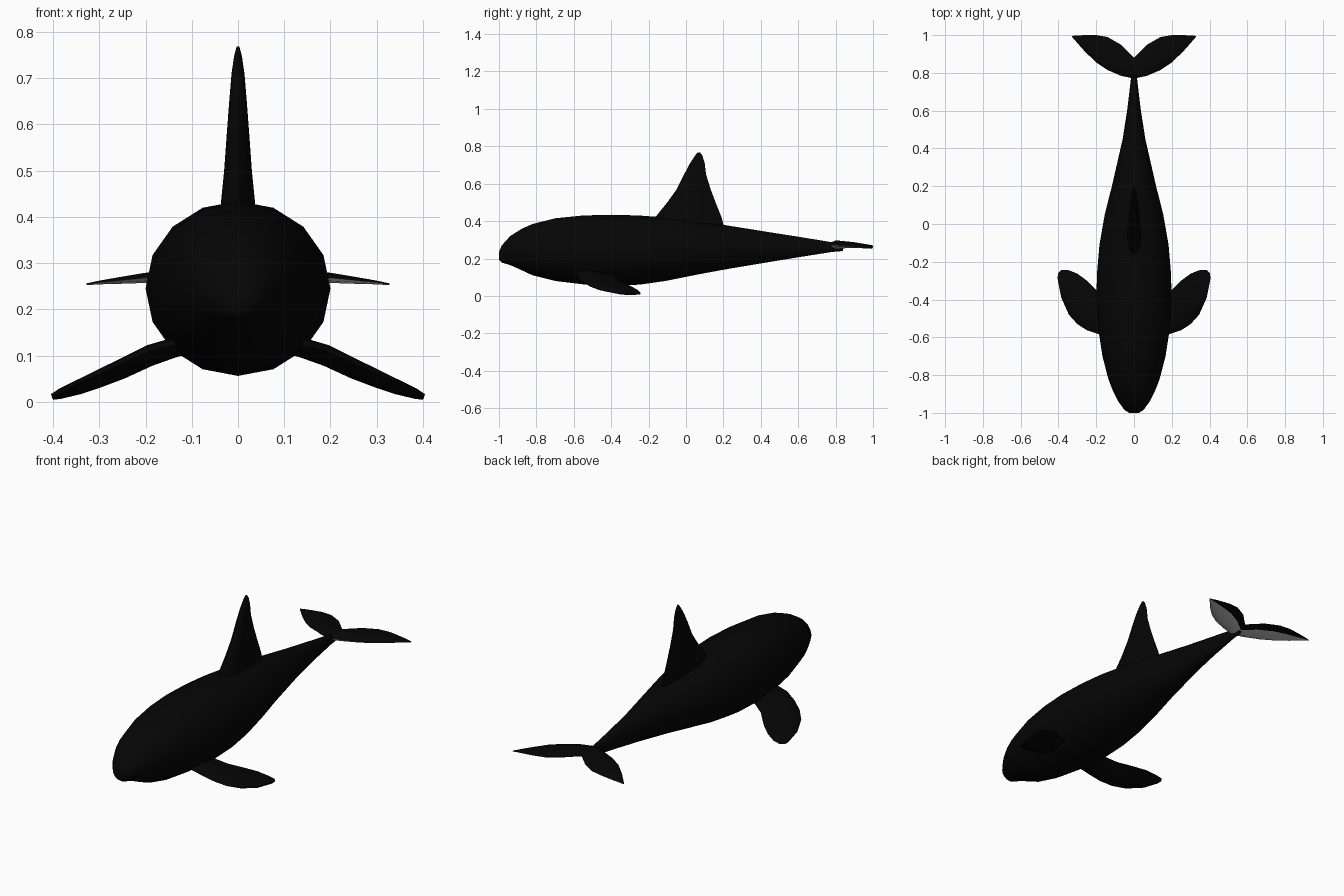
import bpy, bmesh, math
from mathutils import Vector

cube = bpy.data.objects.get("Cube")
if cube:
    bpy.data.objects.remove(cube)


def material(name, value):
    m = bpy.data.materials.new(name)
    m.use_nodes = True
    colour = (value, value, value, 1)
    m.diffuse_color = colour
    m.node_tree.nodes["Principled BSDF"].inputs["Base Color"].default_value = colour
    return m


black = material("black skin", 0.0016)
grey = material("pale underside", 0.55)


def loft(name, rings, mats, grey_sides=(), angle=50):
    """Skin a list of equal-sized rings and close both ends."""
    bm = bmesh.new()
    loops = [[bm.verts.new(p) for p in ring] for ring in rings]
    n = len(loops[0])
    for a, b in zip(loops, loops[1:]):
        for i in range(n):
            j = (i + 1) % n
            face = bm.faces.new((a[i], a[j], b[j], b[i]))
            face.material_index = 1 if i in grey_sides else 0
    bm.faces.new(loops[0])
    bm.faces.new(loops[-1])
    bmesh.ops.recalc_face_normals(bm, faces=bm.faces)
    mesh = bpy.data.meshes.new(name)
    bm.to_mesh(mesh)
    bm.free()
    for m in mats:
        mesh.materials.append(m)
    obj = bpy.data.objects.new(name, mesh)
    bpy.context.collection.objects.link(obj)
    bpy.ops.object.select_all(action="DESELECT")
    obj.select_set(True)
    bpy.context.view_layer.objects.active = obj
    bpy.ops.object.shade_smooth_by_angle(angle=math.radians(angle))
    return obj


# Chord fraction and thickness factor round a blade, leading edge first
BLADE = [(0, 0), (0.08, 0.6), (0.3, 1), (0.7, 0.65), (1, 0.08),
         (1, -0.08), (0.7, -0.65), (0.3, -1), (0.08, -0.6)]


def blade(lead, trail, thick):
    lead, trail, thick = Vector(lead), Vector(trail), Vector(thick)
    return [lead.lerp(trail, f) + thick * t for f, t in BLADE]


# Body: y, top, bottom, half width
stations = [
    (-1.0, 0.235, 0.195, 0.025), (-0.985, 0.27, 0.178, 0.05),
    (-0.94, 0.32, 0.165, 0.083), (-0.88, 0.358, 0.138, 0.113),
    (-0.82, 0.385, 0.11, 0.136),
    (-0.7, 0.415, 0.08, 0.167), (-0.55, 0.43, 0.062, 0.19),
    (-0.4, 0.434, 0.056, 0.2), (-0.25, 0.43, 0.06, 0.195),
    (-0.11, 0.419, 0.08, 0.183), (0.05, 0.4, 0.112, 0.155),
    (0.2, 0.38, 0.14, 0.117), (0.45, 0.34, 0.182, 0.06),
    (0.61, 0.315, 0.208, 0.035), (0.78, 0.287, 0.235, 0.015),
    (0.84, 0.272, 0.24, 0.006)]
SIDES = 16
body = []
for y, top, bottom, half in stations:
    ring = []
    for i in range(SIDES):
        a = 2 * math.pi * i / SIDES
        ring.append((half * math.cos(a), y,
                     (top + bottom) / 2 + (top - bottom) / 2 * math.sin(a)))
    body.append(ring)
loft("body", body, [black])

# Dorsal fin: z, leading y, trailing y, half thickness
dorsal = [(0.36, -0.18, 0.205, 0.04), (0.42, -0.165, 0.19, 0.038),
          (0.5, -0.1, 0.158, 0.03), (0.57, -0.05, 0.132, 0.025),
          (0.65, -0.01, 0.107, 0.019), (0.71, 0.022, 0.1, 0.014),
          (0.75, 0.048, 0.088, 0.008), (0.768, 0.063, 0.075, 0.003)]
loft("dorsal_fin", [blade((0, a, z), (0, b, z), (t, 0, 0))
                    for z, a, b, t in dorsal], [black])

# Pectoral fins: x, leading y, trailing y, leading z, trailing z, half thickness
pectoral = [(0.11, -0.585, -0.4, 0.13, 0.115, 0.02),
            (0.19, -0.582, -0.36, 0.11, 0.083, 0.02),
            (0.25, -0.562, -0.3, 0.083, 0.053, 0.018),
            (0.3, -0.53, -0.263, 0.06, 0.034, 0.016),
            (0.345, -0.48, -0.245, 0.04, 0.018, 0.013),
            (0.385, -0.39, -0.243, 0.02, 0.01, 0.01),
            (0.402, -0.3, -0.26, 0.011, 0.009, 0.006)]
for name, s in (("left_pectoral_fin", 1), ("right_pectoral_fin", -1)):
    loft(name, [blade((s * x, a, za), (s * x, b, zb), (0.4 * s * t, 0, t))
                for x, a, b, za, zb, t in pectoral], [black])

# Tail flukes: x, leading y, trailing y, middle z, half thickness
fluke = [(0, 0.77, 0.88, 0.273, 0.024), (0.07, 0.785, 0.95, 0.274, 0.02),
         (0.14, 0.815, 0.99, 0.271, 0.015), (0.2, 0.855, 1.0, 0.268, 0.011),
         (0.26, 0.913, 1.0, 0.262, 0.007), (0.3, 0.958, 0.998, 0.258, 0.004),
         (0.328, 0.99, 0.996, 0.254, 0.002)]
span = [(-x, *rest) for x, *rest in reversed(fluke[1:])] + fluke
# Leading part of the underside is pale
loft("tail_flukes", [blade((x, a, z), (x, b, z), (0, 0, t))
                     for x, a, b, z, t in span], [black, grey],
     grey_sides=(6, 7, 8))
